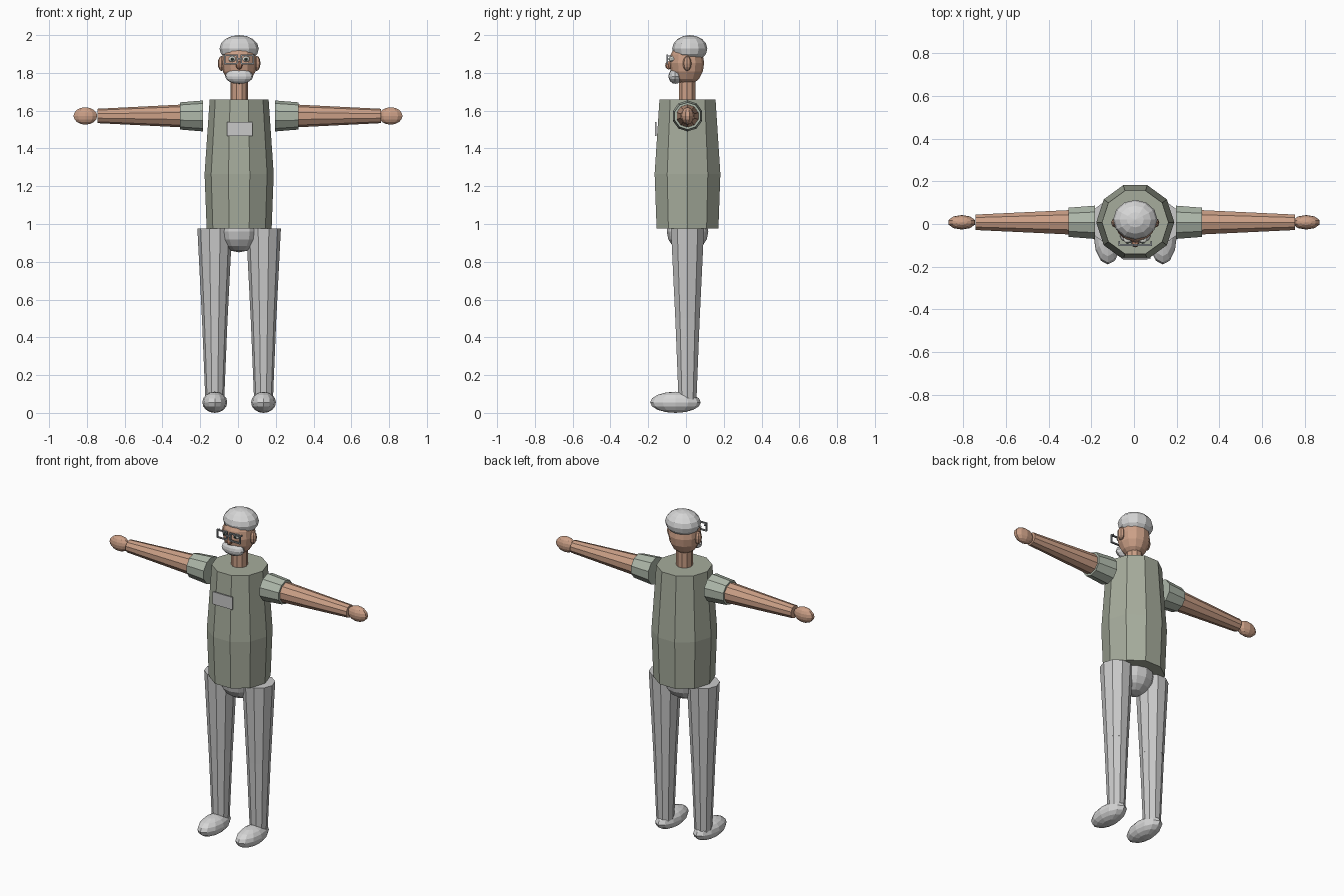
import bpy, bmesh, math
from mathutils import Matrix, Vector

if "Cube" in bpy.data.objects:
    bpy.data.objects.remove(bpy.data.objects["Cube"])

CX, CY = 0.006, 0.008   # body axis


def material(name, r, g, b):
    def lin(v):
        v /= 255
        return v / 12.92 if v <= 0.04045 else ((v + 0.055) / 1.055) ** 2.4
    m = bpy.data.materials.new(name)
    m.diffuse_color = (lin(r), lin(g), lin(b), 1)
    m.use_nodes = True
    m.node_tree.nodes["Principled BSDF"].inputs["Base Color"].default_value = m.diffuse_color
    return m


SHIRT = material("sage_shirt", 166, 172, 156)
SLEEVE = material("pale_sage_sleeve", 174, 184, 170)
SKIN = material("skin", 204, 160, 135)
TROUSERS = material("grey_trousers", 202, 202, 202)
HAIR = material("white_hair", 214, 214, 214)
BADGE = material("badge_grey", 200, 200, 200)
FRAME = material("glasses_grey", 150, 155, 158)
EYE = material("eye_white", 228, 230, 222)
PUPIL = material("pupil_dark", 60, 75, 68)
NOSE = material("nose_skin", 188, 135, 108)


def finish(name, bm, mat):
    bmesh.ops.recalc_face_normals(bm, faces=bm.faces[:])
    me = bpy.data.meshes.new(name)
    bm.to_mesh(me)
    bm.free()
    me.materials.append(mat)
    ob = bpy.data.objects.new(name, me)
    bpy.context.collection.objects.link(ob)
    return ob


def loft(name, center, sections, mat, n=10, axis="z"):
    """Capped n-sided tube; sections are (position along axis, radius)."""
    bm = bmesh.new()
    rings = []
    for pos, r in sections:
        ring = []
        for i in range(n):
            a = 2 * math.pi * i / n
            u, v = r * math.cos(a), r * math.sin(a)
            if axis == "z":
                co = (center[0] + u, center[1] + v, pos)
            else:
                co = (pos, center[0] + v, center[1] + u)
            ring.append(bm.verts.new(co))
        rings.append(ring)
    for a, b in zip(rings, rings[1:]):
        for i in range(n):
            j = (i + 1) % n
            bm.faces.new((a[i], a[j], b[j], b[i]))
    bm.faces.new(rings[0])
    bm.faces.new(rings[-1])
    return finish(name, bm, mat)


def ball(name, center, radii, mat, seg=12, rings=8, pole="z"):
    bm = bmesh.new()
    turn = {"z": Matrix(), "x": Matrix.Rotation(math.pi / 2, 4, "Y"),
            "y": Matrix.Rotation(math.pi / 2, 4, "X")}[pole]
    bmesh.ops.create_uvsphere(
        bm, u_segments=seg, v_segments=rings, radius=1,
        matrix=Matrix.Translation(center) @ Matrix.Diagonal((*radii, 1)) @ turn)
    return finish(name, bm, mat)


def boxes(name, parts, mat):
    """One object made of (centre, size) boxes."""
    bm = bmesh.new()
    for c, s in parts:
        bmesh.ops.create_cube(bm, size=1, matrix=Matrix.Translation(c)
                              @ Matrix.Diagonal((*s, 1)))
    return finish(name, bm, mat)


# Torso, pelvis and neck
loft("torso", (CX, CY), [(0.975, 0.172), (1.265, 0.183), (1.66, 0.156)], SHIRT)
ball("pelvis", (CX, CY, 0.96), (0.112, 0.11, 0.11), TROUSERS)
loft("neck", (CX, CY - 0.002), [(1.655, 0.046), (1.78, 0.046)], SKIN)
boxes("chest_badge", [((CX + 0.004, -0.161, 1.503), (0.134, 0.008, 0.076))], BADGE)

# Head
ball("head", (CX, 0.004, 1.852), (0.093, 0.092, 0.118), SKIN)
ball("hair_cap", (CX, 0.02, 1.928), (0.104, 0.093, 0.072), HAIR)
ball("beard", (CX, -0.057, 1.782), (0.074, 0.036, 0.04), HAIR)
ball("nose", (CX, -0.092, 1.84), (0.017, 0.018, 0.022), NOSE, 8, 6)

# Glasses bridge
boxes("glasses_bridge", [((CX, -0.099, 1.875), (0.02, 0.008, 0.008))], FRAME)

for side, s in (("left", -1), ("right", 1)):
    # Ears and eyes
    ball(side + "_ear", (CX + s * 0.093, 0.006, 1.85), (0.02, 0.023, 0.04), SKIN, 8, 6)
    ex = CX + s * 0.036
    ball(side + "_eye", (ex, -0.072, 1.873), (0.021, 0.018, 0.016), EYE, 10, 6, "y")
    ball(side + "_pupil", (ex, -0.088, 1.873), (0.008, 0.005, 0.008), PUPIL, 8, 4, "y")

    # Rectangular glasses rim
    gx, gz, w, h, t, y = CX + s * 0.043, 1.871, 0.072, 0.052, 0.007, -0.099
    rim = [((gx, y, gz + k * (h - t) / 2), (w, 0.01, t)) for k in (-1, 1)]
    rim += [((gx + k * (w - t) / 2, y, gz), (t, 0.01, h - 2 * t)) for k in (-1, 1)]
    rim.append(((gx + s * (w - t) / 2, y + 0.012, gz + 0.018), (t, 0.016, t)))
    boxes(side + "_glasses_rim", rim, FRAME)

    # Sleeve, arm and hand
    az = 1.572
    loft(side + "_sleeve", (CY, az),
         [(CX + s * 0.19, 0.082), (CX + s * 0.313, 0.072)], SLEEVE, axis="x")
    loft(side + "_arm", (CY, az),
         [(CX + s * 0.29, 0.061), (CX + s * 0.75, 0.038)], SKIN, axis="x")
    ball(side + "_hand", (s * 0.808, CY, az), (0.066, 0.034, 0.046), SKIN, 10, 8)

    # Thigh, shin and foot
    lx = CX + s * 0.129
    loft(side + "_thigh", (lx, CY), [(0.5, 0.068), (0.975, 0.092)], TROUSERS)
    loft(side + "_shin", (lx, CY), [(0.07, 0.05), (0.53, 0.069)], TROUSERS)
    ball(side + "_foot", (lx, -0.056, 0.056), (0.066, 0.134, 0.056), HAIR, 12, 8)
